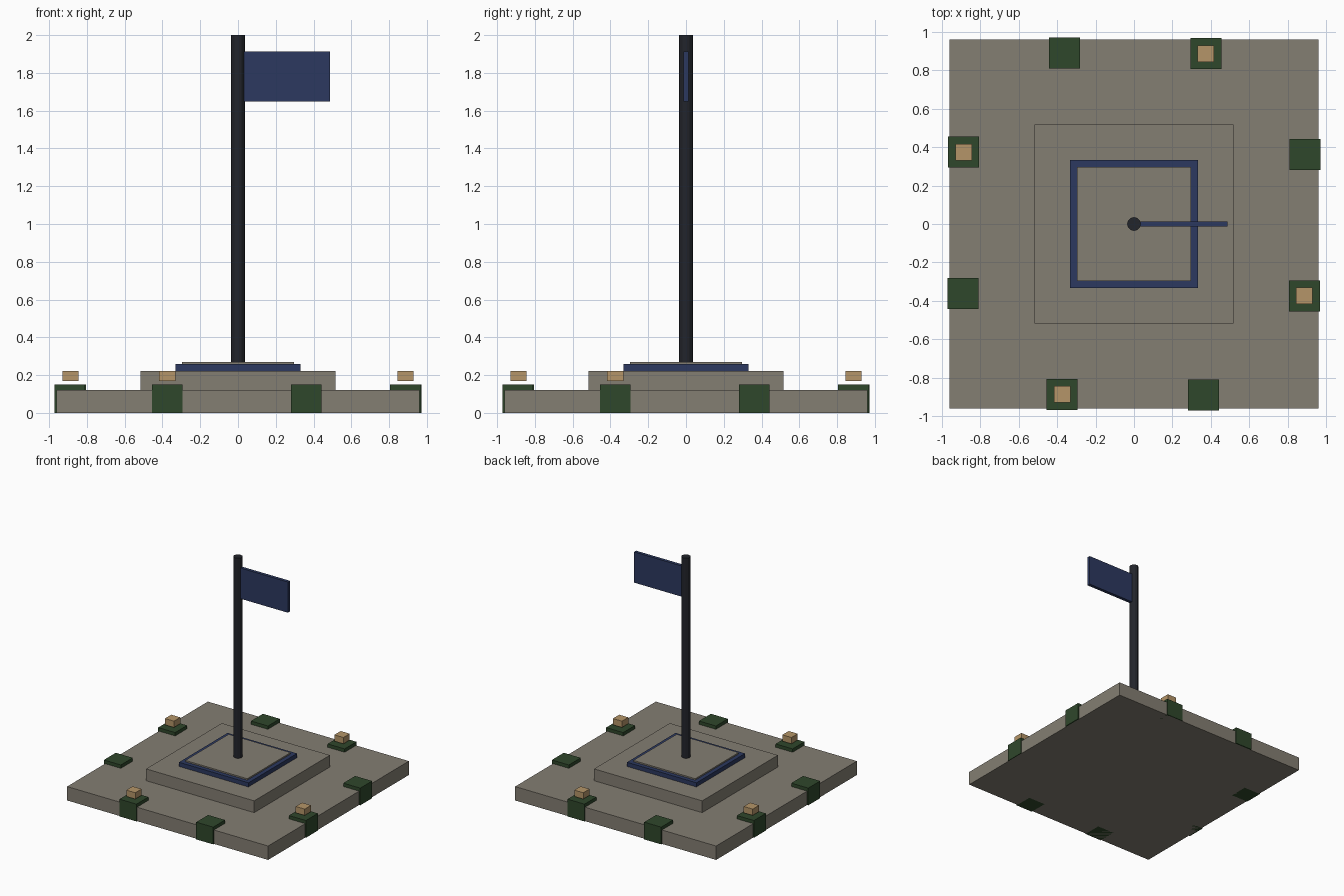
import bpy
from mathutils import Vector, Matrix
from math import radians

if "Cube" in bpy.data.objects:
    bpy.data.objects.remove(bpy.data.objects["Cube"])


def material(name, rgb):
    m = bpy.data.materials.new(name)
    m.diffuse_color = (*rgb, 1)
    m.use_nodes = True
    m.node_tree.nodes["Principled BSDF"].inputs["Base Color"].default_value = m.diffuse_color
    return m


stone = material("stone", (0.23, 0.21, 0.17))
blue = material("blue", (0.025, 0.04, 0.115))
dark = material("dark_metal", (0.016, 0.018, 0.024))
green = material("green", (0.028, 0.063, 0.024))
wood = material("tan", (0.46, 0.30, 0.14))


def box(name, lo, hi, mat):
    lo, hi = Vector(lo), Vector(hi)
    bpy.ops.mesh.primitive_cube_add(size=1, location=(lo + hi) / 2)
    ob = bpy.context.object
    ob.name = name
    ob.scale = hi - lo
    bpy.ops.object.transform_apply(location=False, rotation=False, scale=True)
    ob.data.materials.append(mat)
    return ob


def square_tier(name, half, z0, z1, mat):
    return box(name, (-half, -half, z0), (half, half, z1), mat)


# stepped plinth
square_tier("base_slab", 0.961, 0, 0.12, stone)
square_tier("upper_step", 0.517, 0.12, 0.222, stone)
square_tier("blue_trim", 0.332, 0.222, 0.258, blue)
square_tier("top_plate", 0.296, 0.258, 0.27, stone)

# pole
bpy.ops.mesh.primitive_cylinder_add(vertices=12, radius=0.036, depth=1.73,
                                    location=(0, 0, 1.135))
pole = bpy.context.object
pole.name = "pole"
pole.data.materials.append(dark)

# flag
box("flag", (0.025, -0.014, 1.648), (0.487, 0.014, 1.913), blue)


# planters and lamp blocks, repeated on each of the four sides
def block(name, x, y, half, z0, z1, mat):
    box(name, (x - half, y - half, z0), (x + half, y + half, z1), mat)


for i in range(4):
    turn = Matrix.Rotation(radians(90 * i), 3, 'Z')
    a = turn @ Vector((-0.374, -0.887, 0))
    b = turn @ Vector((0.362, -0.891, 0))
    block(f"planter_{i}", a.x, a.y, 0.081, 0, 0.149, green)
    block(f"lamp_block_{i}", a.x, a.y, 0.043, 0.168, 0.223, wood)
    block(f"plain_planter_{i}", b.x, b.y, 0.081, 0, 0.149, green)
